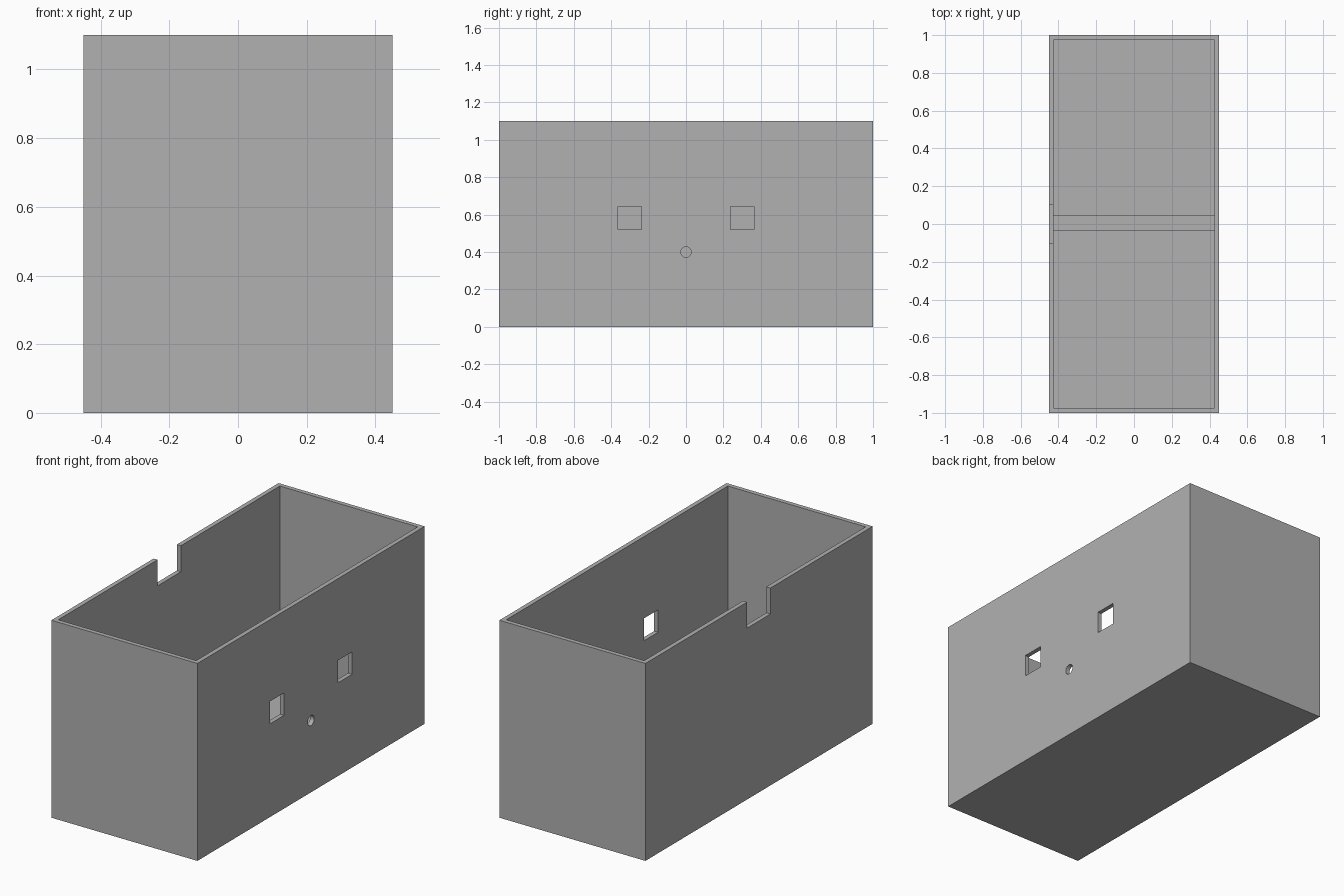
import bpy

cube = bpy.data.objects.get("Cube")
if cube:
    bpy.data.objects.remove(cube, do_unlink=True)

WIDTH, LENGTH, HEIGHT, WALL = 0.9, 2.0, 1.1, 0.025

grey = bpy.data.materials.new("plain grey")
grey.use_nodes = True
colour = (0.44, 0.44, 0.44, 1)
grey.diffuse_color = colour
grey.node_tree.nodes["Principled BSDF"].inputs["Base Color"].default_value = colour


def box(name, size, centre):
    bpy.ops.mesh.primitive_cube_add(size=1, location=centre)
    obj = bpy.context.object
    obj.name = name
    obj.scale = size
    bpy.ops.object.transform_apply(location=True, rotation=False, scale=True)
    obj.data.materials.append(grey)
    return obj


def cut(target, cutter):
    cutter.hide_render = True
    mod = target.modifiers.new("cut", 'BOOLEAN')
    mod.operation = 'DIFFERENCE'
    mod.solver = 'EXACT'
    mod.object = cutter
    bpy.context.view_layer.objects.active = target
    bpy.ops.object.modifier_apply(modifier=mod.name)
    bpy.data.objects.remove(cutter, do_unlink=True)


# Open-topped case: floor and four thin walls
case = box("open_case", (WIDTH, LENGTH, HEIGHT), (0, 0, HEIGHT / 2))
cut(case, box("cavity_cutter", (WIDTH - 2 * WALL, LENGTH - 2 * WALL, HEIGHT),
              (0, 0, HEIGHT / 2 + WALL)))

# Two square windows in the +x wall
for side in (-1, 1):
    cut(case, box("window_cutter", (0.2, 0.125, 0.125),
                  (WIDTH / 2, side * 0.3, 0.582)))

# Small round hole between the windows
bpy.ops.mesh.primitive_cylinder_add(vertices=32, radius=0.028, depth=0.2,
                                    location=(WIDTH / 2, 0, 0.4),
                                    rotation=(0, 1.5708, 0))
hole = bpy.context.object
hole.data.materials.append(grey)
cut(case, hole)

# Notch in the rim of the -x wall
cut(case, box("notch_cutter", (0.2, 0.205, 0.29), (-WIDTH / 2, 0.002, HEIGHT)))

# Low rib across the floor
rib_height = 0.08
box("floor_rib", (WIDTH - 2 * WALL, 0.08, rib_height),
    (0, 0.004, WALL + rib_height / 2))
